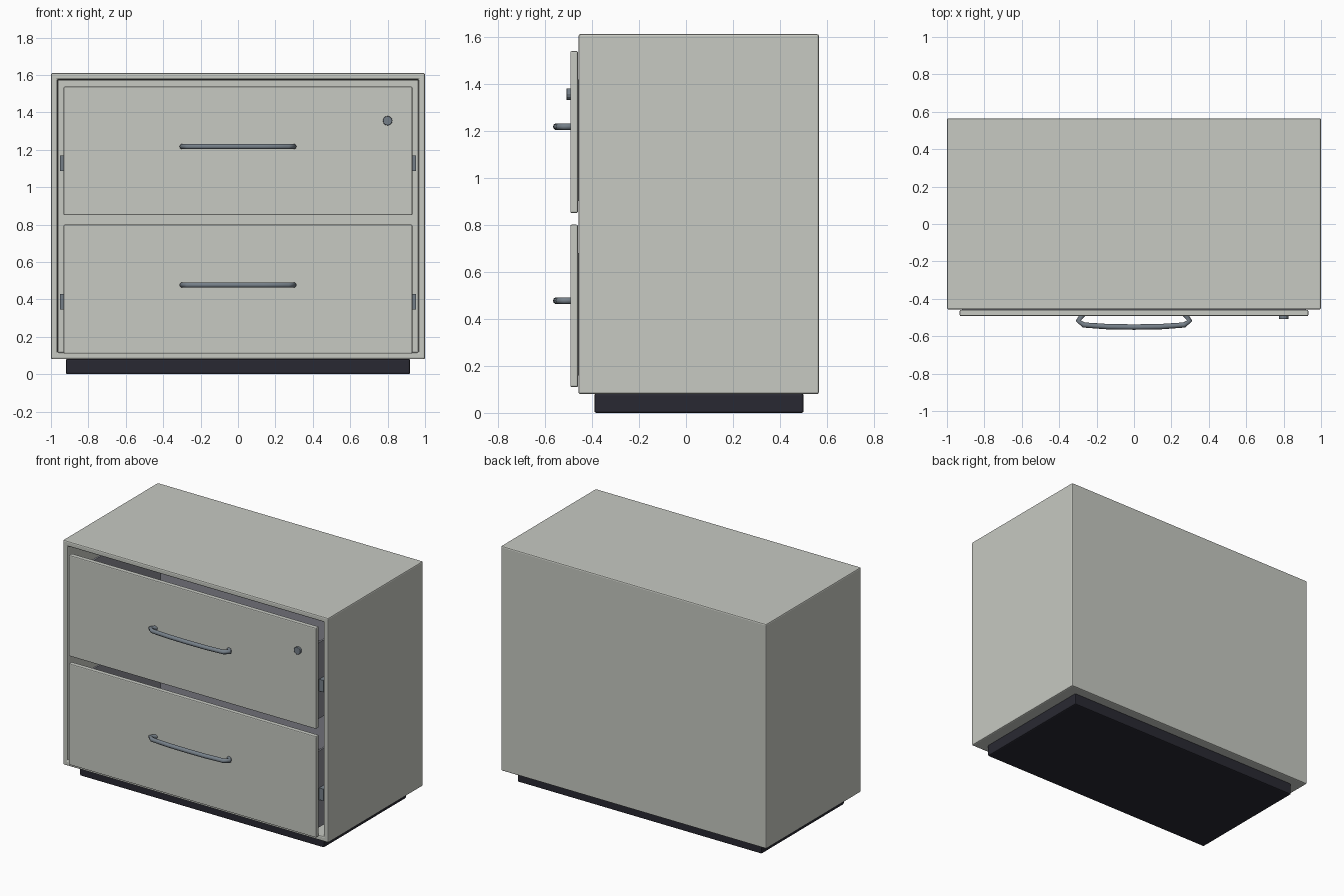
import bpy, bmesh, math
from mathutils import Vector

if "Cube" in bpy.data.objects:
    bpy.data.objects.remove(bpy.data.objects["Cube"])


def material(name, rgb):
    m = bpy.data.materials.new(name)
    m.diffuse_color = (*rgb, 1)
    m.use_nodes = True
    m.node_tree.nodes["Principled BSDF"].inputs["Base Color"].default_value = m.diffuse_color
    return m


PAINT = material("light grey paint", (0.57, 0.585, 0.54))
PLINTH = material("dark plinth", (0.022, 0.022, 0.032))
METAL = material("blue grey metal", (0.18, 0.215, 0.25))
STEEL = material("drawer steel", (0.26, 0.265, 0.30))


def finish(ob, mat, bevel=0.0):
    ob.data.materials.append(mat)
    if bevel:
        mod = ob.modifiers.new("edge", "BEVEL")
        mod.width = bevel
        mod.segments = 2
        mod.limit_method = "ANGLE"
    return ob


def box(name, lo, hi, mat, bevel=0.0, open_dir=None, wall=0.0, floor=0.0):
    """Box between two corners; open_dir hollows it out from that side."""
    lo, hi = Vector(lo), Vector(hi)
    bm = bmesh.new()
    bmesh.ops.create_cube(bm, size=1)
    for v in bm.verts:
        v.co = Vector((lo[i] + (v.co[i] + 0.5) * (hi[i] - lo[i]) for i in range(3)))
    bm.normal_update()
    if open_dir:
        d = Vector(open_dir)
        face = max(bm.faces, key=lambda f: f.normal.dot(d))
        depth = abs((hi - lo).dot(d)) - floor
        bmesh.ops.inset_region(bm, faces=[face], thickness=wall)
        new = bmesh.ops.extrude_discrete_faces(bm, faces=[face])["faces"][0]
        bmesh.ops.translate(bm, verts=new.verts[:], vec=-d * depth)
        bmesh.ops.recalc_face_normals(bm, faces=bm.faces[:])
    me = bpy.data.meshes.new(name)
    bm.to_mesh(me)
    bm.free()
    ob = bpy.data.objects.new(name, me)
    bpy.context.collection.objects.link(ob)
    return finish(ob, mat, bevel)


def handle(name, z):
    half = [(0.272, -0.483), (0.298, -0.517), (0.268, -0.54), (0.14, -0.549)]
    pts = [(-x, y) for x, y in half] + [(0, -0.551)] + half[::-1]
    cu = bpy.data.curves.new(name, "CURVE")
    cu.dimensions = "3D"
    cu.bevel_depth = 0.0145
    cu.bevel_resolution = 3
    cu.use_fill_caps = True
    sp = cu.splines.new("POLY")
    sp.points.add(len(pts) - 1)
    for p, (x, y) in zip(sp.points, pts):
        p.co = (x, y, z, 1)
    ob = bpy.data.objects.new(name, cu)
    bpy.context.collection.objects.link(ob)
    finish(ob, METAL)


# carcass and plinth
box("cabinet_shell", (-1, -0.457, 0.08), (1, 0.565, 1.61), PAINT, 0.008,
    open_dir=(0, -1, 0), wall=0.05, floor=0.05)
box("plinth", (-0.92, -0.39, 0), (0.92, 0.5, 0.082), PLINTH, 0.008)

# drawers: front, open tray, side runners and handle
for label, z0, z1 in (("lower", 0.11, 0.80), ("upper", 0.85, 1.538)):
    box(label + "_drawer_front", (-0.932, -0.492, z0), (0.932, -0.459, z1), PAINT, 0.006)
    box(label + "_drawer_tray", (-0.92, -0.4595, z0 + 0.05), (0.92, 0.475, z1 - 0.12), STEEL,
        open_dir=(0, 0, 1), wall=0.018, floor=0.018)
    for side, s in (("left", -1), ("right", 1)):
        xs = sorted((s * 0.919, s * 0.951))
        box(f"{label}_{side}_runner", (xs[0], -0.44, z0 + 0.237),
            (xs[1], 0.46, z0 + 0.318), METAL)
    handle(label + "_handle", z0 + 0.367)

# lock
bpy.ops.mesh.primitive_cylinder_add(vertices=12, radius=0.025, depth=0.022,
                                    location=(0.8, -0.497, 1.355),
                                    rotation=(math.pi / 2, 0, 0))
lock = bpy.context.object
lock.name = "lock"
finish(lock, METAL, 0.002)
bpy.ops.object.shade_smooth_by_angle()
